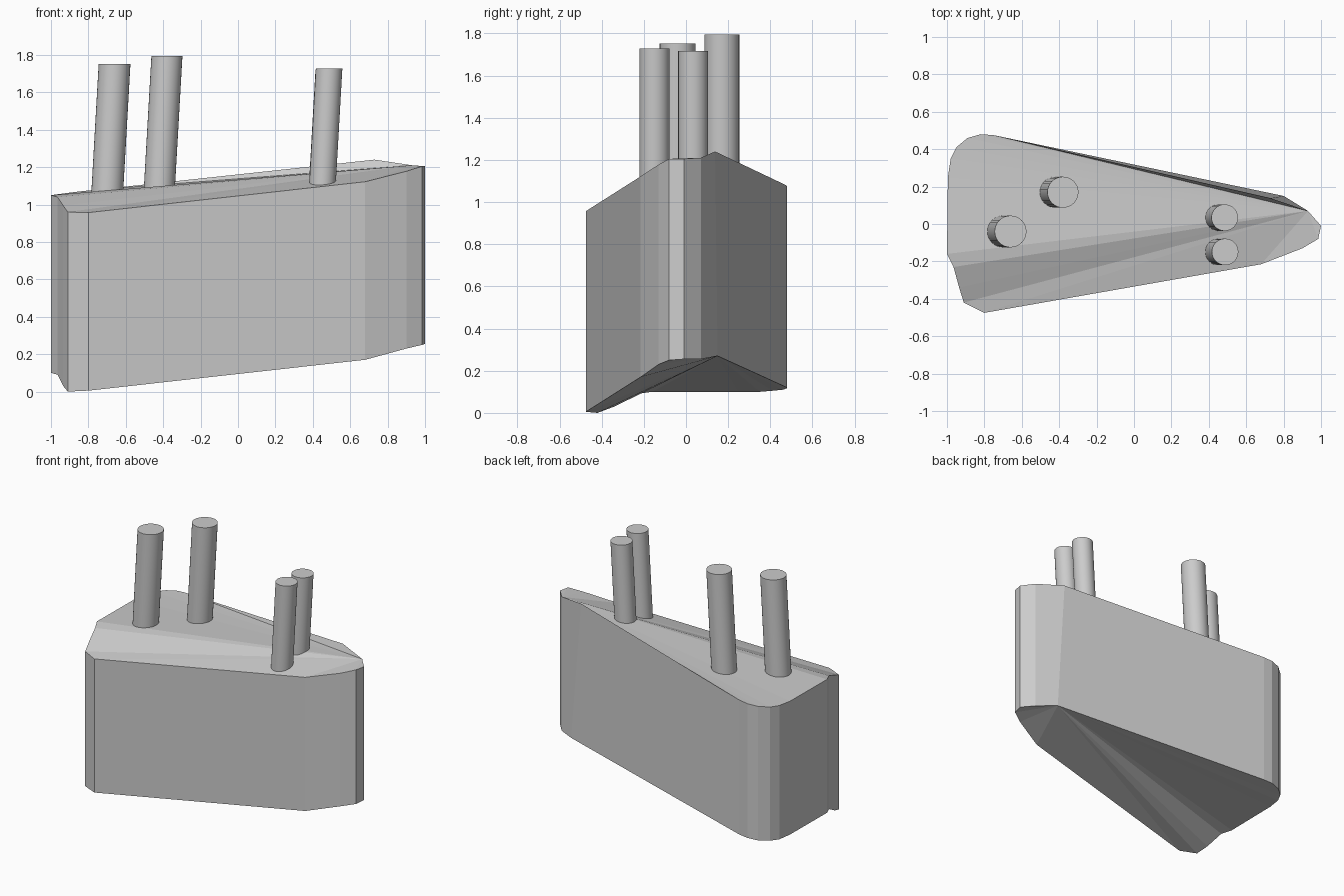
import bpy, bmesh, math
from mathutils import Matrix

if "Cube" in bpy.data.objects:
    bpy.data.objects.remove(bpy.data.objects["Cube"])


def make_object(name, bm):
    bmesh.ops.recalc_face_normals(bm, faces=bm.faces)
    mesh = bpy.data.meshes.new(name)
    bm.to_mesh(mesh)
    bm.free()
    obj = bpy.data.objects.new(name, mesh)
    bpy.context.collection.objects.link(obj)
    return obj


# Wedge outline, counter-clockwise from the back tip corner: x, y, bottom z, top z
OUTLINE = [
    (0.93, 0.07, 0.255, 1.21), (0.80, 0.15, 0.27, 1.24),
    (-0.75, 0.475, 0.122, 1.08), (-0.82, 0.48, 0.117, 1.073),
    (-0.89, 0.46, 0.11, 1.065), (-0.95, 0.41, 0.105, 1.057),
    (-0.98, 0.35, 0.10, 1.053), (-0.995, 0.25, 0.10, 1.05),
    (-1.0, -0.16, 0.10, 1.05), (-0.965, -0.23, 0.09, 1.04),
    (-0.935, -0.34, 0.03, 0.995), (-0.91, -0.42, 0.0, 0.96),
    (-0.80, -0.475, 0.005, 0.957), (0.68, -0.215, 0.17, 1.122),
    (0.90, -0.13, 0.23, 1.178), (0.985, -0.08, 0.25, 1.205),
    (1.0, -0.01, 0.255, 1.205),
]

# Wedge body with warped top and bottom, each fanned from a corner near the tip
bm = bmesh.new()
low = [bm.verts.new((x, y, z)) for x, y, z, _ in OUTLINE]
high = [bm.verts.new((x, y, z)) for x, y, _, z in OUTLINE]
high[1].co.x, high[1].co.y = 0.73, 0.138  # slanted back wall
n = len(OUTLINE)
for i in range(n):
    j = (i + 1) % n
    bm.faces.new((low[i], low[j], high[j], high[i]))
for ring, start in ((low, 1), (high, 0)):
    for k in range(1, n - 1):
        bm.faces.new([ring[(start + s) % n] for s in (0, k, k + 1)])
make_object("wedge_body", bm)


# Four pegs, leaning slightly in x with level ends
def peg(name, x, y, base, top, radius, lean=0.057):
    bm = bmesh.new()
    height = top - base
    bmesh.ops.create_cone(bm, cap_ends=True, segments=32, radius1=radius,
                          radius2=radius, depth=height,
                          matrix=Matrix.Translation((x, y, base + height / 2)))
    for v in bm.verts:
        v.co.x += lean * (v.co.z - top)
    obj = make_object(name, bm)
    bpy.context.view_layer.objects.active = obj
    obj.select_set(True)
    bpy.ops.object.shade_smooth_by_angle(angle=math.radians(30))
    obj.select_set(False)


peg("peg_left_front", -0.66, -0.04, 1.01, 1.752, 0.085)
peg("peg_left_back", -0.38, 0.17, 1.06, 1.795, 0.083)
peg("peg_right_back", 0.485, 0.034, 1.09, 1.716, 0.071)
peg("peg_right_front", 0.487, -0.149, 1.09, 1.728, 0.071)
